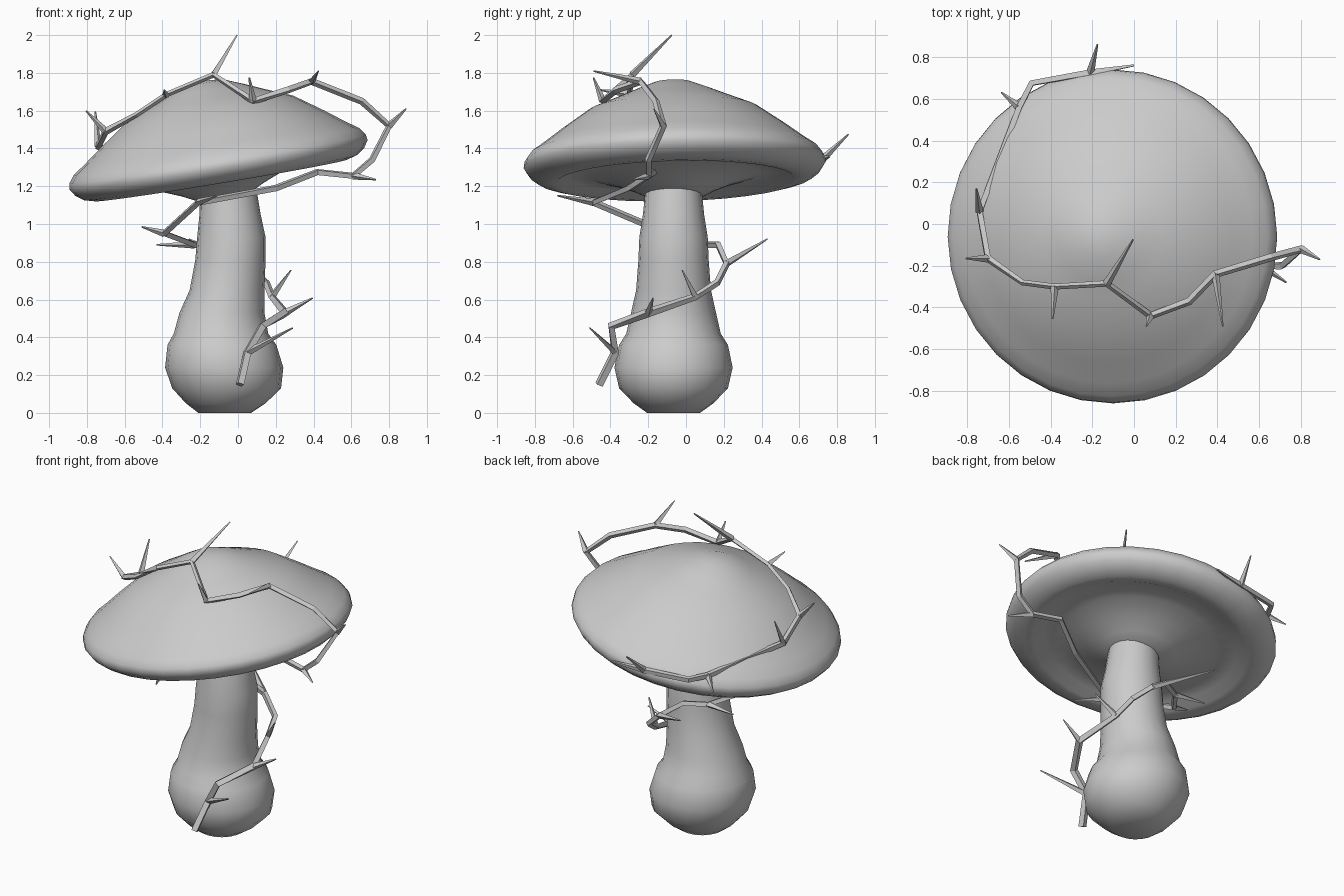
import bpy, bmesh, math
from mathutils import Vector, Matrix

if "Cube" in bpy.data.objects:
    bpy.data.objects.remove(bpy.data.objects["Cube"])

grey = bpy.data.materials.new("stone grey")
grey.diffuse_color = (0.6, 0.6, 0.6, 1)
grey.use_nodes = True
grey.node_tree.nodes["Principled BSDF"].inputs["Base Color"].default_value = grey.diffuse_color


def finish(name, bm, angle):
    """Turn a bmesh into a named, shaded object."""
    bmesh.ops.recalc_face_normals(bm, faces=bm.faces)
    me = bpy.data.meshes.new(name)
    bm.to_mesh(me)
    bm.free()
    me.materials.append(grey)
    ob = bpy.data.objects.new(name, me)
    bpy.context.collection.objects.link(ob)
    bpy.ops.object.select_all(action='DESELECT')
    ob.select_set(True)
    bpy.context.view_layer.objects.active = ob
    if angle:
        bpy.ops.object.shade_smooth_by_angle(angle=math.radians(angle))
    return ob


def loft(bm, rings):
    """Bridge equal rings of points and close both ends."""
    loops = [[bm.verts.new(p) for p in ring] for ring in rings]
    n = len(loops[0])
    for a, b in zip(loops, loops[1:]):
        for i in range(n):
            j = (i + 1) % n
            bm.faces.new((a[i], a[j], b[j], b[i]))
    bm.faces.new(loops[0][::-1])
    bm.faces.new(loops[-1])


def circle(cx, cy, z, r, n):
    return [Vector((cx + r * math.cos(2 * math.pi * i / n),
                    cy + r * math.sin(2 * math.pi * i / n), z)) for i in range(n)]


# Stalk: bulbous foot, slightly wandering axis (centre x, z, radius)
stalk = [(-.07, 0, .14), (-.065, .05, .21), (-.06, .13, .288), (-.073, .24, .313),
         (-.085, .36, .288), (-.09, .42, .25), (-.085, .53, .225), (-.058, .65, .198),
         (-.04, .81, .186), (-.035, .93, .181), (-.042, 1.05, .162), (-.05, 1.17, .15),
         (-.06, 1.25, .14)]
bm = bmesh.new()
loft(bm, [circle(x, -.066, z, r, 20) for x, z, r in stalk])
finish("stalk", bm, 50)

# Cap: turned profile (radius, height), rolled lip and gill cone, tilted to the left
profile = [(.02, .44), (.1, .43), (.2, .39), (.3, .347), (.45, .285), (.6, .18),
           (.7, .105), (.765, .06), (.795, .02), (.8, -.012), (.775, -.05), (.735, -.08),
           (.68, -.095), (.63, -.095), (.57, -.065), (.45, -.068), (.32, -.105),
           (.22, -.145), (.15, -.18), (.08, -.18)]
bm = bmesh.new()
loft(bm, [circle(0, 0, h, r, 32) for r, h in profile])
tilt = (Matrix.Translation((-.105, -.06, 1.325))
        @ Matrix.Rotation(math.radians(-9.4), 4, 'Y')
        @ Matrix.Rotation(math.radians(1.3), 4, 'X'))
bm.transform(tilt)
finish("cap", bm, 50)


def tube(bm, pts, radii, sides=4):
    """Sweep a small polygon along a path of straight pieces."""
    pts = [Vector(p) for p in pts]
    rings = []
    side = None
    for i, p in enumerate(pts):
        a = (p - pts[max(i - 1, 0)]).normalized()
        b = (pts[min(i + 1, len(pts) - 1)] - p).normalized()
        t = (a + b).normalized()
        ref = side if side else (Vector((0, 0, 1)) if abs(t.z) < .9 else Vector((1, 0, 0)))
        side = (ref - t * ref.dot(t)).normalized()
        up = t.cross(side)
        rings.append([p + radii[i] * (side * math.cos(k * 2 * math.pi / sides)
                                      + up * math.sin(k * 2 * math.pi / sides))
                      for k in range(sides)])
    loft(bm, rings)


# Vine: climbs around the stalk, under the cap, then over it
vine = [(.01, -.46, .15), (.05, -.375, .32), (.13, -.395, .46), (.25, -.2, .53),
        (.18, .05, .615), (.15, .165, .69), (.04, .215, .79), (-.1, .17, .89),
        (-.23, .1, .89), (-.39, -.1, .95), (-.21, -.49, 1.115), (.2, -.3, 1.19),
        (.42, -.17, 1.275), (.61, -.2, 1.255), (.71, -.2, 1.34), (.8, -.12, 1.52),
        (.655, -.16, 1.65), (.39, -.24, 1.755), (.265, -.37, 1.71), (.08, -.44, 1.65),
        (-.13, -.285, 1.79), (-.38, -.3, 1.685), (-.535, -.28, 1.58), (-.7, -.165, 1.49),
        (-.74, .06, 1.41), (-.55, .56, 1.34), (-.49, .675, 1.34), (-.21, .725, 1.345),
        (0, .76, 1.36)]
radius = {**{i: .024 for i in range(4)}, 20: .016, 21: .014, 22: .014, 28: .006}
bm = bmesh.new()
tube(bm, vine, [radius.get(i, .019) for i in range(len(vine))])
finish("vine", bm, 0)

# Thorns: (vine joint, tip)
thorns = [(1, (.29, -.51, .45)), (3, (.395, -.175, .608)), (4, (.28, -.02, .755)),
          (6, (-.26, .43, .92)), (8, (-.43, .13, .89)), (9, (-.51, -.12, .985)),
          (10, (-.11, -.68, 1.15)), (13, (.73, -.28, 1.235)), (15, (.89, -.17, 1.61)),
          (17, (.425, -.49, 1.81)), (19, (.06, -.49, 1.775)), (20, (-.005, -.075, 2)),
          (21, (-.39, -.455, 1.71)), (23, (-.805, -.165, 1.6)), (24, (-.755, .17, 1.595)),
          (25, (-.635, .63, 1.28)), (27, (-.175, .86, 1.475))]
bm = bmesh.new()
for joint, tip in thorns:
    tube(bm, [vine[joint], tip], [.02, .004])
finish("thorns", bm, 0)
